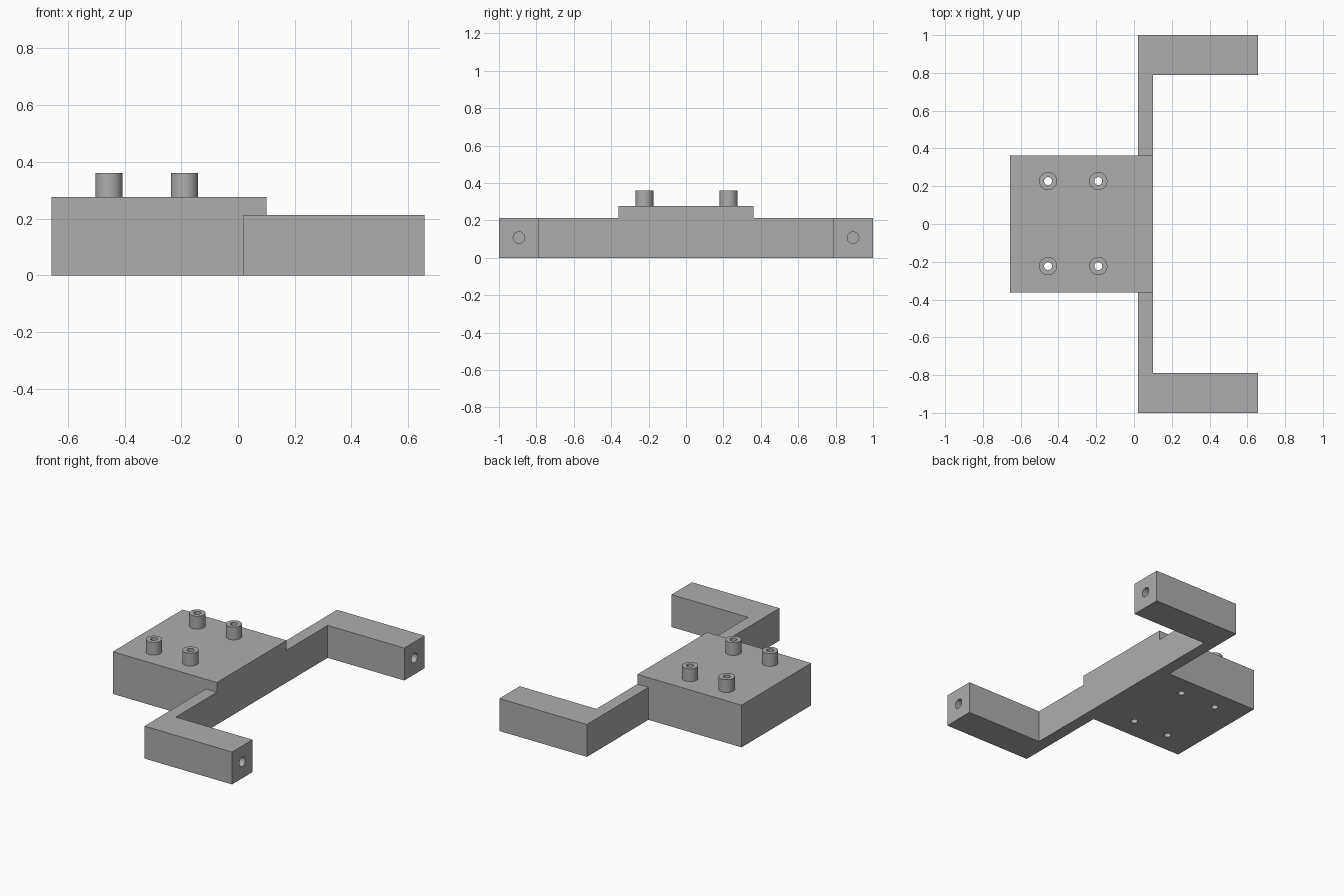
import bpy, bmesh
from math import radians, pi
from mathutils import Matrix

if "Cube" in bpy.data.objects:
    bpy.data.objects.remove(bpy.data.objects["Cube"], do_unlink=True)

GREY = (0.42, 0.42, 0.42, 1)
grey = bpy.data.materials.new("grey plastic")
grey.use_nodes = True
grey.diffuse_color = GREY
grey.node_tree.nodes["Principled BSDF"].inputs["Base Color"].default_value = GREY


def add_object(name, bm):
    bmesh.ops.recalc_face_normals(bm, faces=bm.faces)
    mesh = bpy.data.meshes.new(name)
    bm.to_mesh(mesh)
    bm.free()
    mesh.materials.append(grey)
    obj = bpy.data.objects.new(name, mesh)
    bpy.context.collection.objects.link(obj)
    return obj


def prism(name, outline, height):
    bm = bmesh.new()
    face = bm.faces.new([bm.verts.new((x, y, 0)) for x, y in outline])
    top = bmesh.ops.extrude_face_region(bm, geom=[face])["geom"]
    verts = [v for v in top if isinstance(v, bmesh.types.BMVert)]
    bmesh.ops.translate(bm, vec=(0, 0, height), verts=verts)
    return add_object(name, bm)


def cylinder(name, radius, depth, centre, along_x=False):
    bm = bmesh.new()
    matrix = Matrix.Translation(centre)
    if along_x:
        matrix = matrix @ Matrix.Rotation(pi / 2, 4, 'Y')
    bmesh.ops.create_cone(bm, cap_ends=True, segments=32, radius1=radius,
                          radius2=radius, depth=depth, matrix=matrix)
    return add_object(name, bm)


def combine(body, part, operation):
    mod = body.modifiers.new(operation.title(), 'BOOLEAN')
    mod.operation = operation
    mod.solver = 'EXACT'
    mod.object = part
    bpy.context.view_layer.objects.active = body
    bpy.ops.object.modifier_apply(modifier=mod.name)
    bpy.data.objects.remove(part, do_unlink=True)


# C-shaped bar with two forward arms
BACK, FRONT, TIP = 0.02, 0.10, 0.657
half = [(BACK, 1), (TIP, 1), (TIP, 0.788), (FRONT, 0.788)]
bracket = prism("mounting_bracket", half + [(x, -y) for x, y in reversed(half)], 0.213)

# Mounting block
block = prism("mounting_block", [(-0.657, -0.362), (FRONT, -0.362),
                                 (FRONT, 0.362), (-0.657, 0.362)], 0.277)
combine(bracket, block, 'UNION')

# Standoffs with holes right through the block
spots = [(x, y) for x in (-0.455, -0.189) for y in (-0.223, 0.227)]
for x, y in spots:
    combine(bracket, cylinder("standoff", 0.048, 0.16, (x, y, 0.281)), 'UNION')
for x, y in spots:
    combine(bracket, cylinder("screw_hole", 0.021, 0.6, (x, y, 0.2)), 'DIFFERENCE')

# Blind holes in the arm tips
for side in (-1, 1):
    hole = cylinder("tip_hole", 0.031, 0.6, (TIP, side * 0.893, 0.108), along_x=True)
    combine(bracket, hole, 'DIFFERENCE')

bpy.ops.object.select_all(action='DESELECT')
bracket.select_set(True)
bpy.context.view_layer.objects.active = bracket
bpy.ops.object.shade_smooth_by_angle(angle=radians(30))
